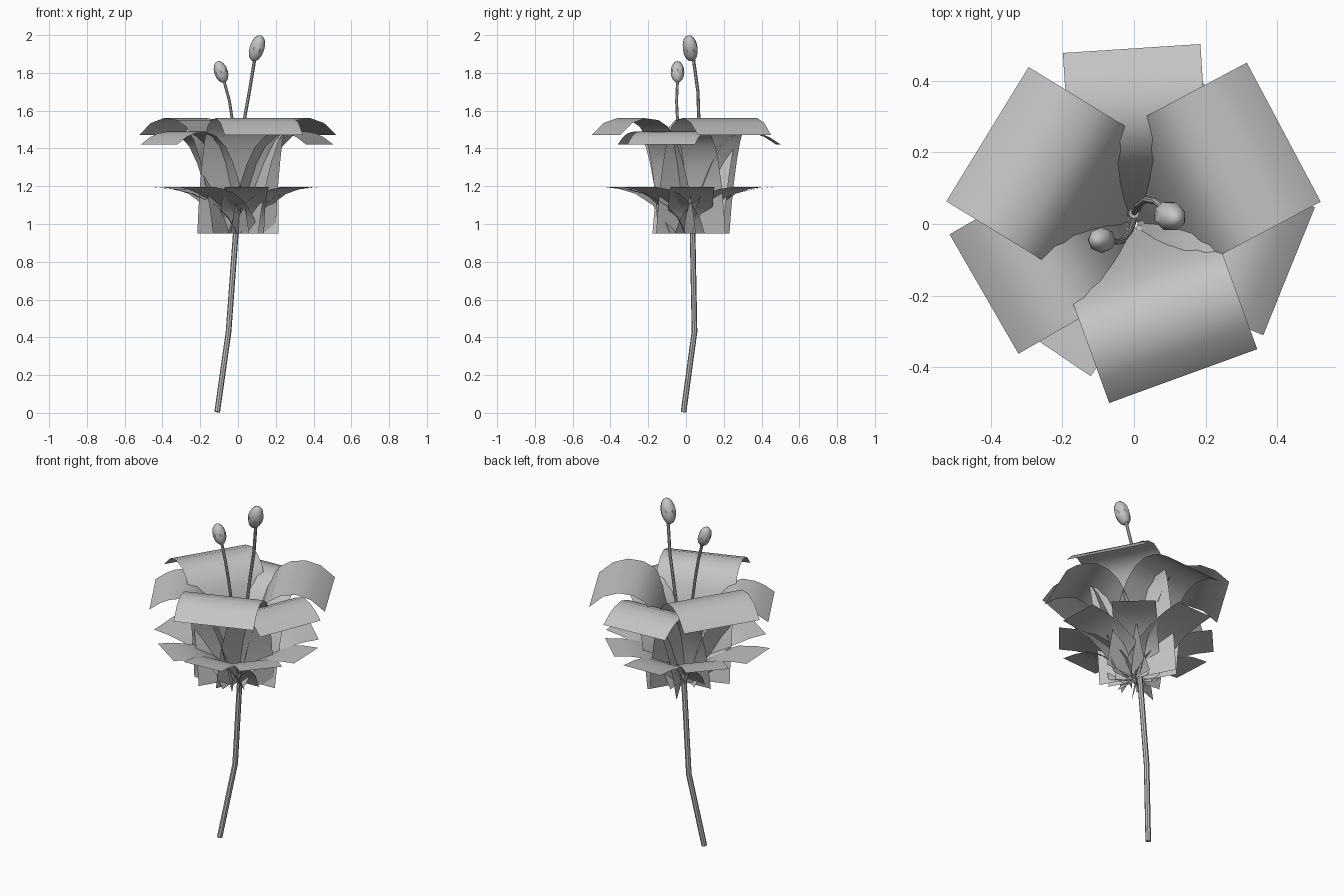
import bpy, math
from mathutils import Vector

if "Cube" in bpy.data.objects:
    bpy.data.objects.remove(bpy.data.objects["Cube"])

grey = bpy.data.materials.new("plain_grey")
grey.diffuse_color = (0.55, 0.55, 0.55, 1)
grey.use_nodes = True
grey.node_tree.nodes["Principled BSDF"].inputs["Base Color"].default_value = grey.diffuse_color


def finish(ob):
    ob.data.materials.append(grey)
    bpy.ops.object.select_all(action='DESELECT')
    ob.select_set(True)
    bpy.context.view_layer.objects.active = ob
    bpy.ops.object.shade_smooth_by_angle(angle=math.radians(40))


def sheet(name, profile, angle, width, offset=0.0, reach=1.0):
    """Strip of constant width following a (radius, height) profile."""
    a = math.radians(angle)
    out = Vector((math.cos(a), math.sin(a), 0))
    side = Vector((-math.sin(a), math.cos(a), 0))
    verts, faces = [], []
    for r, z in profile:
        for s in (-0.5, 0.5):
            verts.append(out * r * reach + side * (s * width + offset) + Vector((0, 0, z)))
    for i in range(len(profile) - 1):
        faces.append((2 * i, 2 * i + 1, 2 * i + 3, 2 * i + 2))
    me = bpy.data.meshes.new(name)
    me.from_pydata(verts, [], faces)
    ob = bpy.data.objects.new(name, me)
    bpy.context.collection.objects.link(ob)
    finish(ob)


def tube(name, points, radius):
    """Round stalk along a path, capped at the ends."""
    cu = bpy.data.curves.new(name, 'CURVE')
    cu.dimensions = '3D'
    cu.bevel_depth = radius
    cu.bevel_resolution = 2
    cu.use_fill_caps = True
    sp = cu.splines.new('POLY')
    sp.points.add(len(points) - 1)
    for p, co in zip(sp.points, points):
        p.co = (*co, 1)
    ob = bpy.data.objects.new(name, cu)
    bpy.context.collection.objects.link(ob)
    bpy.ops.object.select_all(action='DESELECT')
    ob.select_set(True)
    bpy.context.view_layer.objects.active = ob
    bpy.ops.object.convert(target='MESH')
    finish(bpy.context.object)


def bud(name, centre, axis, radius, half):
    """Egg-shaped tip of a stamen."""
    bpy.ops.mesh.primitive_uv_sphere_add(segments=8, ring_count=8, radius=1, location=centre)
    ob = bpy.context.object
    ob.name = name
    ob.scale = (radius, radius, half)
    ob.rotation_euler = Vector(axis).to_track_quat('Z', 'Y').to_euler()
    finish(ob)


# Upper ring of three broad petals
upper = [(0.02, 0.95), (0.04, 1.08), (0.065, 1.2), (0.1, 1.33), (0.14, 1.44), (0.19, 1.515),
         (0.25, 1.55), (0.33, 1.56), (0.41, 1.535), (0.485, 1.47)]
for angle, offset, reach in ((148.5, 0.0, 0.99), (28, 0.03, 1.01), (290, -0.016, 0.92)):
    sheet("upper_petal", upper, angle, 0.44, offset, reach)

# Lower ring of three petals
lower = [(0.02, 0.95), (0.045, 1.08), (0.075, 1.2), (0.12, 1.32), (0.17, 1.41), (0.23, 1.465),
         (0.30, 1.49), (0.37, 1.48), (0.42, 1.46), (0.48, 1.42)]
for angle, offset, reach in ((93.7, -0.025, 1.02), (210, -0.04, 0.96), (338, 0.04, 0.94)):
    sheet("lower_petal", lower, angle, 0.385, offset, reach)

# Sepals under the bloom
sepal = [(0.01, 0.95), (0.05, 1.03), (0.12, 1.1), (0.23, 1.16), (0.33, 1.185), (0.42, 1.195)]
for angle, reach in ((2, 1.0), (47, 1.0), (92, 1.1), (138, 1.0),
                     (183, 1.05), (236, 1.0), (274, 0.95), (320, 0.95)):
    sheet("sepal", sepal, angle, 0.235, 0.02, reach)

# Bent stem
tube("stem", [(-0.11, -0.013, 0.005), (-0.05, 0.045, 0.43), (-0.012, 0.035, 0.95), (0, 0.03, 1.05)], 0.015)

# Two stamens
tube("tall_stalk", [(0, 0.03, 1.0), (0.01, 0.05, 1.3), (0.033, 0.068, 1.55),
                    (0.06, 0.063, 1.7), (0.088, 0.04, 1.87)], 0.009)
bud("tall_bud", (0.1, 0.022, 1.93), (0.045, -0.02, 0.14), 0.042, 0.072)
tube("short_stalk", [(0, 0.01, 1.0), (-0.01, -0.02, 1.3), (-0.03, -0.045, 1.55),
                     (-0.045, -0.05, 1.65), (-0.075, -0.045, 1.76)], 0.008)
bud("short_bud", (-0.09, -0.045, 1.805), (-0.04, 0, 0.12), 0.036, 0.06)
